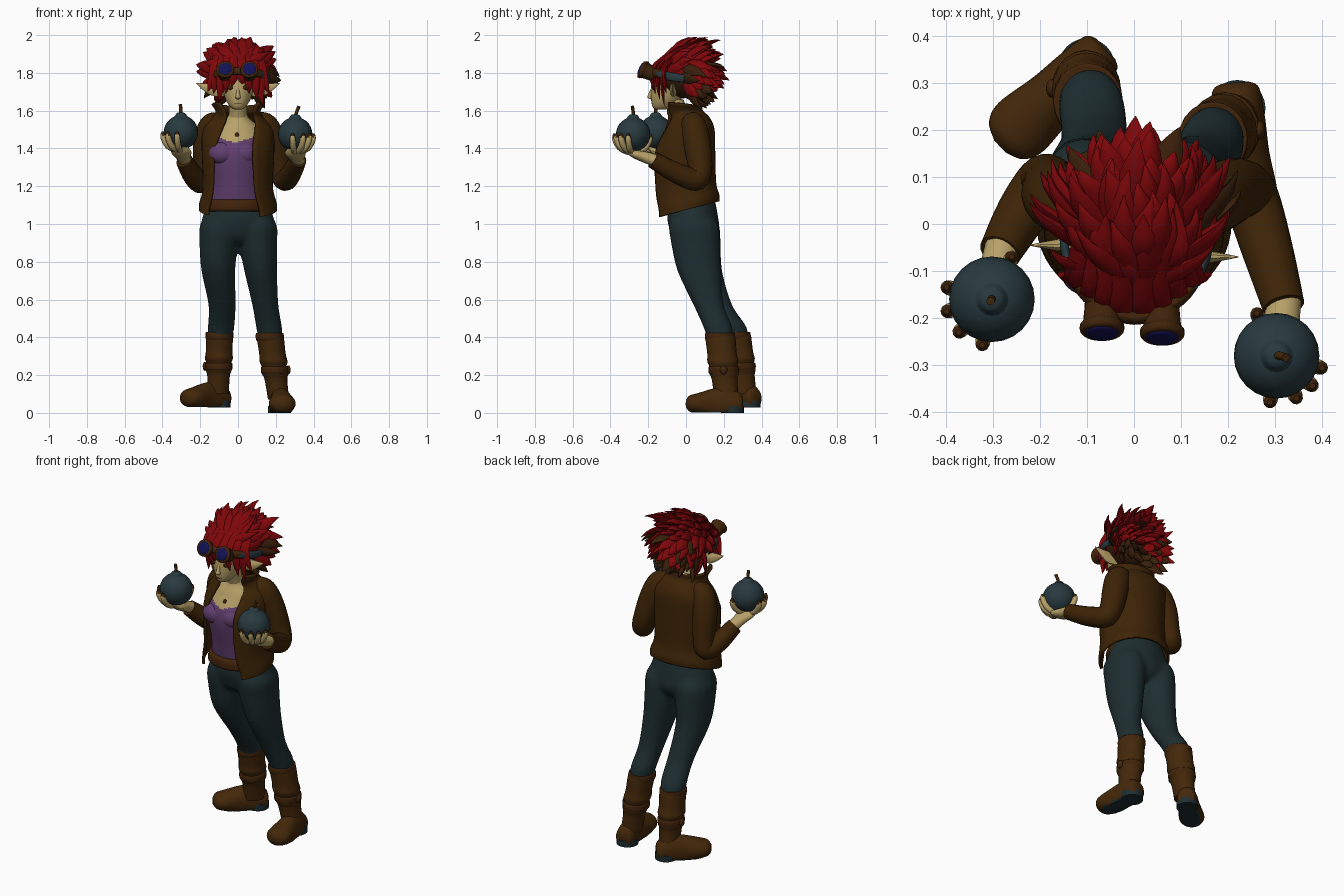
import bpy, bmesh, math, random
from math import sin, cos, pi, radians
from mathutils import Vector, Matrix

if "Cube" in bpy.data.objects:
    bpy.data.objects.remove(bpy.data.objects["Cube"])
random.seed(4)
X, Y, Z = Vector((1, 0, 0)), Vector((0, 1, 0)), Vector((0, 0, 1))


def material(name, *rgb):
    m = bpy.data.materials.new(name)
    m.use_nodes = True
    m.diffuse_color = (*rgb, 1)
    m.node_tree.nodes["Principled BSDF"].inputs["Base Color"].default_value = (*rgb, 1)
    return m


LEATHER = material("jacket leather", .046, .017, .002)
BOOT = material("boot leather", .058, .021, .003)
TRIM = material("dark trim", .052, .017, .003)
TEAL = material("dark teal", .013, .027, .03)
IRON = material("bomb iron", .021, .042, .05)
RED = material("red hair", .21, .002, .003)
SKIN = material("skin", .48, .36, .14)
PURPLE = material("purple cloth", .12, .05, .16)
LENS = material("blue lens", .006, .006, .09)
DARK = material("dark strands", .04, .013, .003)


def smooth(rows, n):
    """Interpolate rows of numbers with a Catmull-Rom spline."""
    out = []
    for i in range(len(rows) - 1):
        quad = [rows[max(i - 1, 0)], rows[i], rows[i + 1], rows[min(i + 2, len(rows) - 1)]]
        for k in range(n):
            t = k / n
            out.append([.5 * (2 * b + (c - a) * t + (2 * a - 5 * b + 4 * c - d) * t * t
                              + (3 * b - a - 3 * c + d) * t ** 3) for a, b, c, d in zip(*quad)])
    return out + [list(rows[-1])]


def tube(bm, rows, level=False, sides=16, n=4, hint=Z, mat=0):
    """Loft ellipses (x, y, z, a, b), kept level or turned along the path."""
    rows = smooth(rows, n)
    mids = [Vector(r[:3]) for r in rows]
    side, loops = None, []
    for i, r in enumerate(rows):
        u, v = X, Y
        if not level:
            t = (mids[min(i + 1, len(rows) - 1)] - mids[max(i - 1, 0)]).normalized()
            if side is None:
                side = t.cross(hint)
                if side.length < .1:
                    side = t.cross(Y)
            side = (side - t * side.dot(t)).normalized()
            u, v = side, side.cross(t)
        a, b = max(r[3], .001), max(r[4], .001)
        loops.append([bm.verts.new(mids[i] + u * a * cos(2 * pi * k / sides) + v * b * sin(2 * pi * k / sides))
                      for k in range(sides)])
    faces = [bm.faces.new(loops[0]), bm.faces.new(loops[-1])]
    for p, q in zip(loops, loops[1:]):
        faces += [bm.faces.new((p[k], p[(k + 1) % sides], q[(k + 1) % sides], q[k])) for k in range(sides)]
    for f in faces:
        f.material_index = mat


def ball(bm, pos, size, turn=0):
    m = Matrix.Translation(pos) @ Matrix.Rotation(turn, 4, "X") @ Matrix.Diagonal((*size, 1))
    bmesh.ops.create_uvsphere(bm, u_segments=24, v_segments=14, radius=1, matrix=m)


def finish(name, bm, mats, rule=None, floor=None):
    if floor is not None:
        for v in bm.verts:
            v.co.z = max(v.co.z, floor)
    bmesh.ops.recalc_face_normals(bm, faces=bm.faces[:])
    if rule:
        for f in bm.faces:
            f.material_index = int(rule(f.calc_center_median()))
    me = bpy.data.meshes.new(name)
    bm.to_mesh(me)
    bm.free()
    for m in mats:
        me.materials.append(m)
    me.shade_smooth()
    me.set_sharp_from_angle(angle=radians(50))
    ob = bpy.data.objects.new(name, me)
    bpy.context.collection.objects.link(ob)
    return ob


def loft(name, rows, mats, rule=None, floor=None, **kw):
    bm = bmesh.new()
    tube(bm, rows, **kw)
    return finish(name, bm, mats, rule, floor)


# trousers: hips and legs fused into one surface
bm = bmesh.new()
tube(bm, [(0, .035, 1.15, .14, .115), (0, .035, 1.04, .188, .135), (0, .045, .97, .188, .132),
          (0, .045, .92, .12, .11), (0, .045, .89, .04, .07)], level=True, sides=24)
tube(bm, [(-.08, .035, 1.08, .06, .08), (-.1, .045, 1, .1, .13), (-.103, .055, .9, .102, .13),
          (-.104, .08, .75, .09, .113), (-.084, .165, .57, .073, .081), (-.09, .245, .45, .071, .079),
          (-.1, .265, .36, .058, .066)], level=True)
tube(bm, [(.08, .035, 1.08, .06, .08), (.102, .04, 1, .102, .13), (.106, .05, .9, .102, .13),
          (.12, .07, .75, .087, .116), (.145, .12, .57, .07, .081), (.165, .17, .45, .069, .077),
          (.175, .185, .36, .058, .066)], level=True)
trousers = finish("trousers", bm, [TEAL])
fuse = trousers.modifiers.new("fuse", "REMESH")
fuse.mode, fuse.voxel_size, fuse.use_smooth_shade = "VOXEL", .011, True
relax = trousers.modifiers.new("relax", "SMOOTH")
relax.factor, relax.iterations = .5, 10


# boots: shaft with folds, cuff, strap, buckle, foot with dark sole and heel
def boot(side, top, ankle, heel, toe, floor, outward):
    top, ankle, heel, toe = map(Vector, (top, ankle, heel, toe))
    rows = []
    for f, r in ((0, .066), (.06, .072), (.3, .07), (.42, .074), (.5, .066), (.6, .07), (.7, .06), (1, .056)):
        rows.append((*top.lerp(ankle, f), r, r + .008))
    loft(side + "_boot_shaft", rows, [BOOT], level=True, sides=20)
    loft(side + "_boot_cuff", [(*(top + Z * dz), r, r + .006) for dz, r in
                               ((.002, .064), (0, .073), (-.025, .074), (-.04, .068))], [TRIM], level=True, sides=20)
    mid = top.lerp(ankle, .55)
    loft(side + "_boot_strap", [(*(mid + Z * dz), r, r + .008) for dz, r in
                                ((.02, .064), (.014, .072), (-.014, .072), (-.02, .064))], [TRIM], level=True, sides=20)
    bm = bmesh.new()
    ball(bm, mid + X * outward * .073, (.012, .02, .024))
    finish(side + "_boot_buckle", bm, [TRIM])
    rows = [(*heel.lerp(toe, f), a, b) for f, a, b in (
        (0, .03, .03), (.05, .05, .06), (.25, .057, .09), (.5, .06, .083), (.8, .07, .055),
        (.94, .054, .042), (1, .018, .018))]
    loft(side + "_boot_foot", rows, [BOOT, TEAL], floor=floor, sides=28, n=6, rule=lambda c: c.z < floor + .006)
    base = heel.lerp(toe, .18)
    loft(side + "_boot_heel", [(base.x, base.y, floor + dz, .06, .06) for dz in (-.001, .036)], [TEAL],
         level=True, sides=24, n=1)


boot("right", (-.098, .262, .425), (-.105, .31, .1), (-.06, .372, .075), (-.285, .165, .08), .03, -1)
boot("left", (.168, .18, .42), (.215, .215, .07), (.215, .3, .045), (.24, 0, .05), .001, 1)

# torso: skin chest above a purple top
loft("torso", [(-.01, .01, 1.08, .15, .12), (-.01, 0, 1.2, .14, .13), (-.01, -.01, 1.38, .155, .145),
               (-.005, 0, 1.5, .125, .105), (0, -.01, 1.56, .06, .065), (0, -.03, 1.6, .045, .045)],
     [PURPLE, SKIN], level=True, sides=80, n=16, rule=lambda c: c.z > 1.43 + .3 * abs(c.x + .015))
bm = bmesh.new()
for x in (-.08, .03):
    ball(bm, (x, -.105, 1.375), (.075, .052, .06))
finish("bust", bm, [PURPLE])
loft("neck", [(0, 0, 1.5, .055, .055), (0, -.03, 1.57, .047, .047), (0, -.06, 1.66, .047, .047)], [SKIN], level=True)
loft("belt", [(-.005, 0, 1.13, .14, .12), (-.005, 0, 1.12, .16, .14), (-.005, 0, 1.075, .17, .143),
              (-.005, 0, 1.065, .15, .12)], [TRIM], level=True, sides=24)
bm = bmesh.new()
ball(bm, (-.005, -.118, 1.465), (.011, .008, .022))
finish("pendant", bm, [TRIM])

# open jacket: z, centre y, half width, half depth, right and left opening angles, tilt
rows = smooth([(1.075, 0, .2, .17, 52, 36, .27), (1.11, 0, .198, .17, 51, 35, .25), (1.2, -.012, .178, .165, 48, 30, .12),
               (1.38, -.012, .185, .16, 42, 25, 0), (1.5, .012, .18, .132, 28, 30, 0),
               (1.56, .01, .132, .11, 27, 42, 0), (1.595, -.015, .112, .1, 36, 46, 0),
               (1.635, -.025, .135, .105, 48, 50, -.1)], 5)
bm, grid, N = bmesh.new(), [], 40
for z, cy, rx, ry, right, left, tilt in rows:
    ring = []
    for k in range(N + 1):
        a = radians(left + (360 - left - right) * k / N)
        y = cy - ry * cos(a)
        ring.append(bm.verts.new((rx * sin(a), y, z + tilt * y)))
    grid.append(ring)
for p, q in zip(grid, grid[1:]):
    for k in range(N):
        bm.faces.new((p[k], p[k + 1], q[k + 1], q[k]))
jacket = finish("jacket", bm, [LEATHER])
shell = jacket.modifiers.new("thickness", "SOLIDIFY")
shell.thickness, shell.offset = .014, 0

# sleeves
loft("right_sleeve", [(-.09, .035, 1.545, .045, .045), (-.14, .04, 1.52, .066, .066), (-.168, .06, 1.42, .07, .07),
                      (-.178, .085, 1.29, .06, .06), (-.195, .085, 1.22, .058, .058), (-.24, .02, 1.26, .055, .055),
                      (-.285, -.06, 1.335, .045, .045)], [LEATHER], sides=20, n=5)
loft("left_sleeve", [(.09, .035, 1.545, .045, .045), (.145, .04, 1.52, .068, .068), (.185, .06, 1.42, .072, .072),
                     (.225, .075, 1.29, .064, .064), (.25, .05, 1.235, .06, .06), (.285, -.06, 1.275, .054, .054),
                     (.318, -.175, 1.34, .045, .045)], [LEATHER], sides=20, n=5)


# round bombs and the hands that hold them, with dark fingertips
def bomb_and_hand(side, c, wrist, azimuths, thumb, lean):
    c, wrist = Vector(c), Vector(wrist)
    bm = bmesh.new()
    ball(bm, c, (.091, .091, .091))
    tube(bm, [(*(c + Z * h), r, r) for h, r in ((.07, .05), (.085, .034), (.1, .024), (.106, .012))], level=True)
    finish(side + "_bomb", bm, [IRON])
    loft(side + "_fuse", [(*(c + Vector(p)), .009, .009) for p in
                          ((0, 0, .09), (lean * .4, 0, .12), (lean, -.004, .148))], [BOOT], sides=8)
    bm = bmesh.new()
    palm = c + Vector((0, 0, -.1))
    tube(bm, [(*wrist, .036, .032), (*wrist.lerp(palm, .45), .04, .03), (*palm, .055, .022),
              (*(palm + (palm - wrist) * .3 + Z * .02), .03, .014)], sides=16)
    for az in azimuths + (thumb,):
        arc = []
        for tilt, r in ((15, .014), (40, .0165), (62, .016), (80, .0145), (92, .006)):
            t, a = radians(tilt), radians(az)
            arc.append((*(c + .1 * Vector((sin(t) * cos(a), sin(t) * sin(a), -cos(t)))), r, r))
        tube(bm, arc, sides=10, n=3)
    finish(side + "_hand", bm, [SKIN, TRIM], rule=lambda p: p.z > c.z - .014)


bomb_and_hand("right", (-.302, -.16, 1.485), (-.28, -.045, 1.335), (165, 195, 225, 258), 65, -.003)
bomb_and_hand("left", (.303, -.28, 1.475), (.32, -.16, 1.335), (-15, -40, -65, -98), 115, .02)

# head, face and ears
bm = bmesh.new()
tube(bm, [(0, -.135, 1.605, .015, .02), (0, -.125, 1.617, .038, .05), (0, -.105, 1.66, .066, .08),
          (0, -.085, 1.73, .085, .1), (0, -.07, 1.8, .088, .1), (0, -.04, 1.86, .05, .06)], level=True, sides=24)
tube(bm, [(0, -.178, 1.72, .007, .006), (0, -.188, 1.69, .01, .011), (0, -.192, 1.67, .014, .013),
          (0, -.182, 1.66, .006, .004)], level=True, sides=10)
for s, y in ((-1, -.045), (1, -.07)):
    tube(bm, [(s * .07, -.06, 1.7, .012, .025), (s * .12, y, 1.71, .016, .036),
              (s * .165, y, 1.722, .012, .025), (s * .222, y, 1.745, .001, .001)], sides=10)
finish("head", bm, [SKIN])
bm = bmesh.new()
for x in (-.037, .037):
    ball(bm, (x, -.172, 1.722), (.021, .009, .012))
ball(bm, (0, -.178, 1.637), (.018, .004, .003))
finish("eyes_and_mouth", bm, [DARK])

# hair: cap, long swept spikes, fringe and side locks
centre, size = Vector((.008, -.015, 1.80)), Vector((.14, .14, .135))
bm = bmesh.new()
ball(bm, centre, size)
for f in bm.faces:
    f.material_index = int(f.calc_center_median().z < 1.76)
count = 150
for i in range(count):
    h = 1 - 2 * (i + .5) / count
    r, a = math.sqrt(1 - h * h), i * 2.39996
    n = Vector((r * cos(a), r * sin(a), h))
    if n.z < -.85 or (n.y < -.05 and n.z < .15):
        continue
    base = centre + Vector(p * q for p, q in zip(n, size)) * .9
    flow = Vector((random.uniform(-.25, .25), .6, -.4 if n.y > 0 and n.z < .45 else 0))
    d = (n * (.5 - .22 * max(n.z, 0)) + flow).normalized()
    length = random.uniform(.11, .165) * (.72 if n.y > .4 else 1) * (.85 if n.z < -.3 else 1)
    w = random.uniform(.026, .036)
    tube(bm, [(*(base - d * .02), w * .7, .012), (*(base + d * length * .35 + n * .012), w, .015),
              (*(base + d * length * .7 + n * .018), w * .5, .009), (*(base + d * length + n * .008), .001, .001)],
         sides=6, n=2, hint=n, mat=int(n.y > -.2 and random.random() < (.6 if n.z < -.25 else .14 if n.z < .4 else 0)))
for x0, x1, z1 in ((-.12, -.16, 1.7), (-.11, -.13, 1.69), (-.085, -.1, 1.65), (-.055, -.065, 1.69), (-.025, -.03, 1.725),
                   (.02, .022, 1.735), (.05, .06, 1.69), (.085, .1, 1.66), (.11, .13, 1.625), (.12, .165, 1.69)):
    y = -.18 + 5 * x0 * x0
    tube(bm, [(x0 * .9, y + .07, 1.89, .025, .012), (x0, y, 1.825, .03, .014),
              (x0 * .5 + x1 * .5, y - .004, (1.8 + z1) / 2, .022, .012), (x1, y + .005, z1, .001, .001)],
         sides=6, n=3, hint=Y)
for x, y, z in ((.02, .02, 1.99), (-.06, .02, 1.97), (.09, .05, 1.96)):
    tube(bm, [(x * .8, -.07, 1.89, .03, .02), (x, -.04, z - .04, .03, .016), (x, y, z, .001, .001)], sides=6, n=3)
finish("hair", bm, [RED, DARK])

# goggles pushed up on the forehead
loft("goggle_strap", [(-.15, 0, 1.77, .008, .02), (-.143, -.07, 1.78, .01, .022), (-.1, -.155, 1.8, .012, .022),
                      (0, -.2, 1.81, .014, .02), (.1, -.16, 1.8, .012, .022), (.15, -.08, 1.78, .01, .022),
                      (.163, -.01, 1.77, .008, .02)], [TRIM, IRON], rule=lambda c: abs(c.x) > .125, n=6)
for side, x, y in (("right", -.068, -.195), ("left", .06, -.205)):
    tilt = radians(66)
    pos, out = Vector((x, y, 1.805)), Vector((0, -sin(tilt), cos(tilt)))
    bm = bmesh.new()
    tube(bm, [(*(pos + out * t), r, r) for t, r in (
        (-.04, .036), (.012, .04), (.022, .047), (.034, .047), (.04, .042))], sides=24, n=2)
    finish(side + "_goggle_rim", bm, [TRIM])
    bm = bmesh.new()
    ball(bm, pos + out * .04, (.035, .035, .008), tilt)
    finish(side + "_goggle_lens", bm, [LENS])
